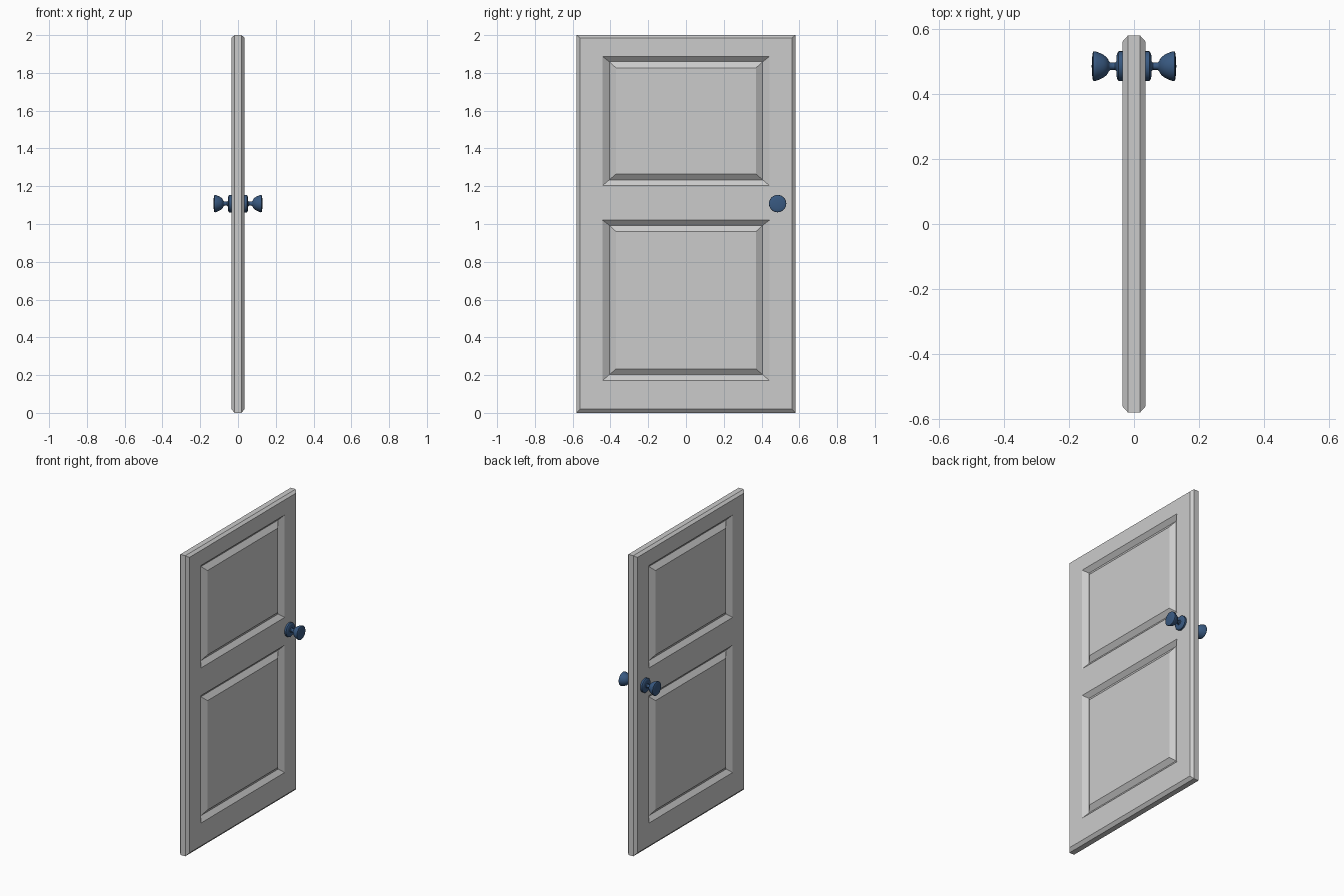
import bpy, bmesh, math
from mathutils import Matrix

if "Cube" in bpy.data.objects:
    bpy.data.objects.remove(bpy.data.objects["Cube"])

FACE, EDGE, DEPTH = 0.035, 0.018, 0.024   # half thickness, rim half thickness, groove depth


def mirrored(name, bm):
    """Make an object from one half and mirror it across x = 0."""
    bmesh.ops.remove_doubles(bm, verts=bm.verts, dist=1e-5)
    bmesh.ops.recalc_face_normals(bm, faces=bm.faces)
    me = bpy.data.meshes.new(name)
    bm.to_mesh(me)
    bm.free()
    ob = bpy.data.objects.new(name, me)
    bpy.context.collection.objects.link(ob)
    mod = ob.modifiers.new("mirror", 'MIRROR')
    mod.use_axis = (True, False, False)
    mod.use_clip = True
    return ob


# Door slab: one half as a grid with chamfered rim and two grooved panels
ys = [-0.58, -0.561, -0.441, 0.441, 0.561, 0.58]
zs = [0, 0.02, 0.172, 1.02, 1.204, 1.886, 1.986, 2]
bm = bmesh.new()


def face(*pts):
    bm.faces.new([bm.verts.new(p) for p in pts])


def point(i, j):
    rim = i in (0, len(ys) - 1) or j in (0, len(zs) - 1)
    return (EDGE if rim else FACE, ys[i], zs[j])


def loop(x, y, z0, z1):
    return [(x, -y, z0), (x, y, z0), (x, y, z1), (x, -y, z1)]


def panel(z0, z1):
    """Slope down into a V groove, back up to the raised field."""
    loops = [loop(FACE, 0.441, z0, z1),
             loop(FACE - DEPTH, 0.406, z0 + 0.03, z1 - 0.027),
             loop(FACE, 0.37, z0 + 0.061, z1 - 0.06)]
    for a, b in zip(loops, loops[1:]):
        for k in range(4):
            m = (k + 1) % 4
            face(a[k], a[m], b[m], b[k])
    face(*loops[-1])


for i in range(len(ys) - 1):
    for j in range(len(zs) - 1):
        q = [point(i, j), point(i + 1, j), point(i + 1, j + 1), point(i, j + 1)]
        if i == 2 and j in (2, 4):
            panel(zs[j], zs[j + 1])
        elif i in (0, len(ys) - 2) and j in (0, len(zs) - 2):
            # mitred rim corner
            s = 0 if (i == 0) == (j == 0) else 1
            face(q[s], q[s + 1], q[s + 2])
            face(q[s], q[s + 2], q[(s + 3) % 4])
        else:
            face(*q)
bmesh.ops.remove_doubles(bm, verts=bm.verts, dist=1e-5)
border = [e for e in bm.edges if e.is_boundary]
new = bmesh.ops.extrude_edge_only(bm, edges=border)["geom"]
for v in new:
    if isinstance(v, bmesh.types.BMVert):
        v.co.x = 0
mirrored("door_slab", bm)

# Knobs: lathed rosette, stem and bowl-shaped grip on both faces
profile = [(0.034, 0), (0.034, 0.046), (0.047, 0.046), (0.051, 0.041), (0.053, 0.034),
           (0.054, 0.015), (0.058, 0.011), (0.072, 0.011), (0.077, 0.015), (0.080, 0.022),
           (0.086, 0.029), (0.094, 0.035), (0.104, 0.040), (0.114, 0.044), (0.121, 0.046),
           (0.125, 0.045), (0.127, 0.040), (0.129, 0.025), (0.130, 0)]
bm = bmesh.new()
vs = [bm.verts.new((x, 0, r)) for x, r in profile]
es = [bm.edges.new(p) for p in zip(vs, vs[1:])]
bmesh.ops.spin(bm, geom=vs + es, cent=(0, 0, 0), axis=(1, 0, 0),
               angle=2 * math.pi, steps=32)
bmesh.ops.transform(bm, matrix=Matrix.Translation((0, 0.485, 1.108)), verts=bm.verts)
knobs = mirrored("door_knobs", bm)
knobs.modifiers["mirror"].use_clip = False

blue = bpy.data.materials.new("dark_blue")
blue.diffuse_color = (0.04, 0.1, 0.22, 1)
blue.use_nodes = True
blue.node_tree.nodes["Principled BSDF"].inputs["Base Color"].default_value = blue.diffuse_color
knobs.data.materials.append(blue)
bpy.context.view_layer.objects.active = knobs
knobs.select_set(True)
bpy.ops.object.shade_smooth_by_angle(angle=math.radians(40))
